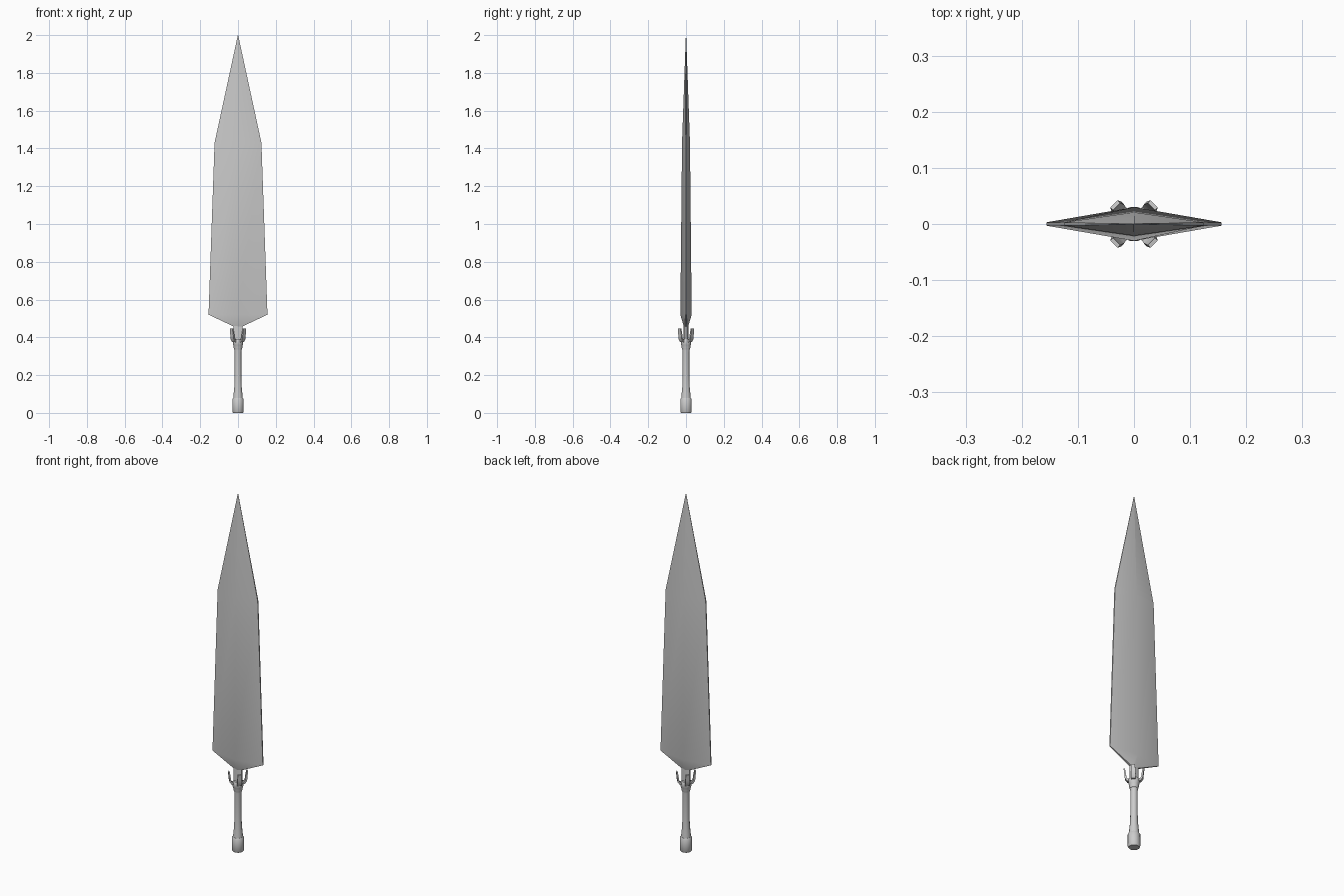
import bpy
import math
from mathutils import Matrix, Vector

if "Cube" in bpy.data.objects:
    bpy.data.objects.remove(bpy.data.objects["Cube"])


def make_object(name, verts, faces, angle=30):
    mesh = bpy.data.meshes.new(name)
    mesh.from_pydata(verts, [], faces)
    obj = bpy.data.objects.new(name, mesh)
    bpy.context.collection.objects.link(obj)
    bpy.ops.object.select_all(action='DESELECT')
    obj.select_set(True)
    bpy.context.view_layer.objects.active = obj
    bpy.ops.object.mode_set(mode='EDIT')
    bpy.ops.mesh.select_all(action='SELECT')
    bpy.ops.mesh.normals_make_consistent(inside=False)
    bpy.ops.object.mode_set(mode='OBJECT')
    bpy.ops.object.shade_smooth_by_angle(angle=math.radians(angle))
    return obj


def loft(name, rings, angle=30):
    """Skin a stack of equal-sized rings and cap both ends."""
    n = len(rings[0])
    verts = [p for ring in rings for p in ring]
    faces = [(k * n + i, k * n + (i + 1) % n, (k + 1) * n + (i + 1) % n, (k + 1) * n + i)
             for k in range(len(rings) - 1) for i in range(n)]
    faces += [tuple(range(n))[::-1], tuple(range(len(verts) - n, len(verts)))]
    return make_object(name, verts, faces, angle)


def round_rings(profile, sides):
    return [[(r * math.cos(math.tau * (i + .5) / sides),
              r * math.sin(math.tau * (i + .5) / sides), z) for i in range(sides)]
            for r, z in profile]


def blade_ring(z, w, t, e):
    return [(w, -e, z), (w, e, z), (0, t, z), (-w, e, z), (-w, -e, z), (0, -t, z)]


# blade: flattened diamond section (height, half width, half thickness, edge)
blade_sections = [(0.455, 0.018, 0.011, 0.006), (0.52, 0.156, 0.03, 0.003),
                  (1.43, 0.124, 0.021, 0.003), (2.0, 0.0008, 0.0008, 0.0004)]
loft("blade", [blade_ring(*s) for s in blade_sections], 25)

# tang joining the blade to the handle
loft("tang", [blade_ring(z, 0.025, 0.012, 0.006) for z in (0.38, 0.475)])

# grip, flared at the bottom
loft("grip", round_rings([(0.026, 0.075), (0.024, 0.10), (0.020, 0.14),
                          (0.018, 0.20), (0.018, 0.32), (0.021, 0.345)], 12), 35)

# pommel
loft("pommel", round_rings([(0.027, 0.0), (0.031, 0.006), (0.031, 0.074),
                            (0.027, 0.08)], 12), 35)

# collar below the claws
loft("collar", round_rings([(0.021, 0.335), (0.024, 0.345), (0.025, 0.358), (0.028, 0.364),
                            (0.028, 0.386), (0.024, 0.392)], 12), 35)

# four claws: an L-shaped strip around the collar (radius, height, thickness direction)
outer = [(0.018, 0.372), (0.034, 0.376), (0.045, 0.392), (0.047, 0.415), (0.051, 0.446)]
inner = [(0.018, 0.386), (0.032, 0.388), (0.037, 0.399), (0.039, 0.416), (0.044, 0.447)]
half_widths = [0.010, 0.011, 0.012, 0.011, 0.009]
claw = [[Vector((ro, -h, zo)), Vector((ro, h, zo)), Vector((ri, h, zi)), Vector((ri, -h, zi))]
        for (ro, zo), (ri, zi), h in zip(outer, inner, half_widths)]
for k in range(4):
    turn = Matrix.Rotation(math.radians(45 + 90 * k), 3, 'Z')
    loft(f"claw_{k + 1}", [[turn @ p for p in ring] for ring in claw])
